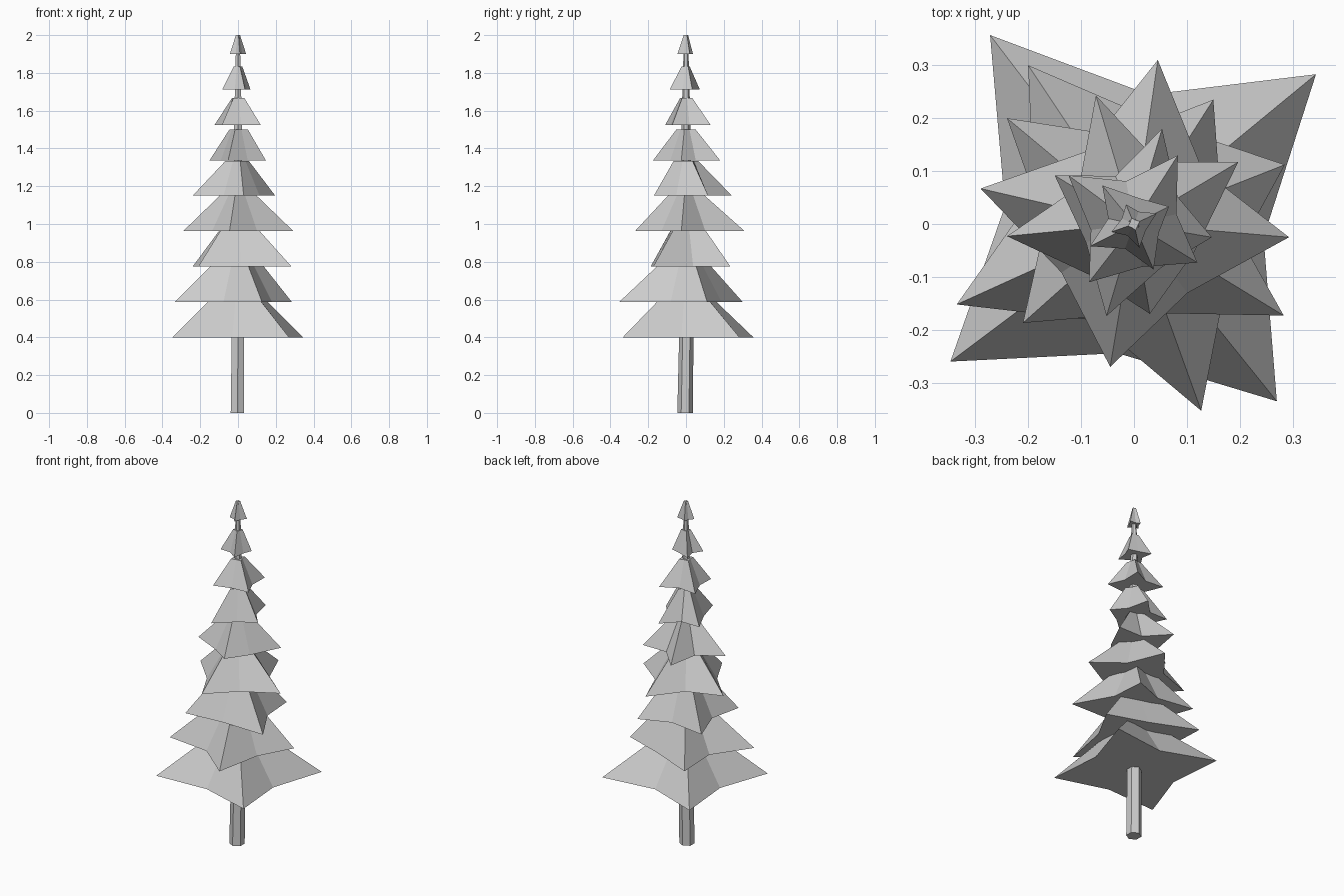
import bpy, bmesh, math

if "Cube" in bpy.data.objects:
    bpy.data.objects.remove(bpy.data.objects["Cube"])

# branch tips (x, y) of each tier, bottom to top, in counter-clockwise order
TIERS = [
    [(.344, .283), (-.272, .357), (-.347, -.26), (.27, -.335)],
    [(.285, .112), (-.2, .3), (-.335, -.152), (.127, -.353)],
    [(.15, .235), (-.24, .2), (-.21, -.187), (.283, -.173)],
    [(.293, -.025), (.045, .31), (-.29, .067), (-.045, -.27)],
    [(.197, .117), (-.072, .243), (-.24, -.023), (.03, -.17)],
    [(.053, .18), (-.15, .092), (-.052, -.174), (.147, -.025)],
    [(.083, .13), (-.124, .092), (-.085, -.11), (.12, -.073)],
    [(.066, .033), (-.06, .073), (-.083, -.042), (.037, -.086)],
    [(.043, .02), (-.015, .037), (-.043, -.015), (.01, -.045)],
]


def loft(name, rings):
    """Closed solid through rings with equal point counts."""
    bm = bmesh.new()
    loops = [[bm.verts.new(p) for p in ring] for ring in rings]
    n = len(loops[0])
    for a, b in zip(loops, loops[1:]):
        for i in range(n):
            j = (i + 1) % n
            bm.faces.new((a[i], a[j], b[j], b[i]))
    bm.faces.new(loops[0][::-1])
    bm.faces.new(loops[-1])
    bmesh.ops.recalc_face_normals(bm, faces=bm.faces)
    me = bpy.data.meshes.new(name)
    bm.to_mesh(me)
    bm.free()
    ob = bpy.data.objects.new(name, me)
    bpy.context.collection.objects.link(ob)
    return ob


def tier(k, tips):
    """Star-shaped skirt tapering to a small star at its top."""
    z0 = .40 + .1875 * k
    z1 = z0 + .10 + .0212 * (8 - k)
    polar = [(math.hypot(x, y), math.atan2(y, x)) for x, y in tips]
    mean = sum(r for r, a in polar) / 4
    star = []
    for i, (r, a) in enumerate(polar):
        b = polar[(i + 1) % 4][1]
        mid = a + ((b - a) % math.tau) / 2
        star += [(r, a), (mean * .56, mid)]
    top = min(.012 + .0135 * (8 - k), .095)
    bottom = [(r * math.cos(a), r * math.sin(a), z0) for r, a in star]
    upper = [(top * f * math.cos(a), top * f * math.sin(a), z1)
             for (r, a), f in zip(star, (1, .65) * 4)]
    loft(f"branch_tier_{k + 1}", [bottom, upper])


# slightly bent hexagonal trunk
def hexagon(r, x, y, z):
    return [(x + r * math.cos(math.radians(30 + 60 * i)),
             y + r * math.sin(math.radians(30 + 60 * i)), z) for i in range(6)]


loft("trunk", [hexagon(.041, -.003, -.005, 0), hexagon(.038, 0, .002, .42),
               hexagon(.022, 0, 0, 1.6), hexagon(.011, 0, 0, 1.99)])

# foliage
for k, tips in enumerate(TIERS):
    tier(k, tips)
